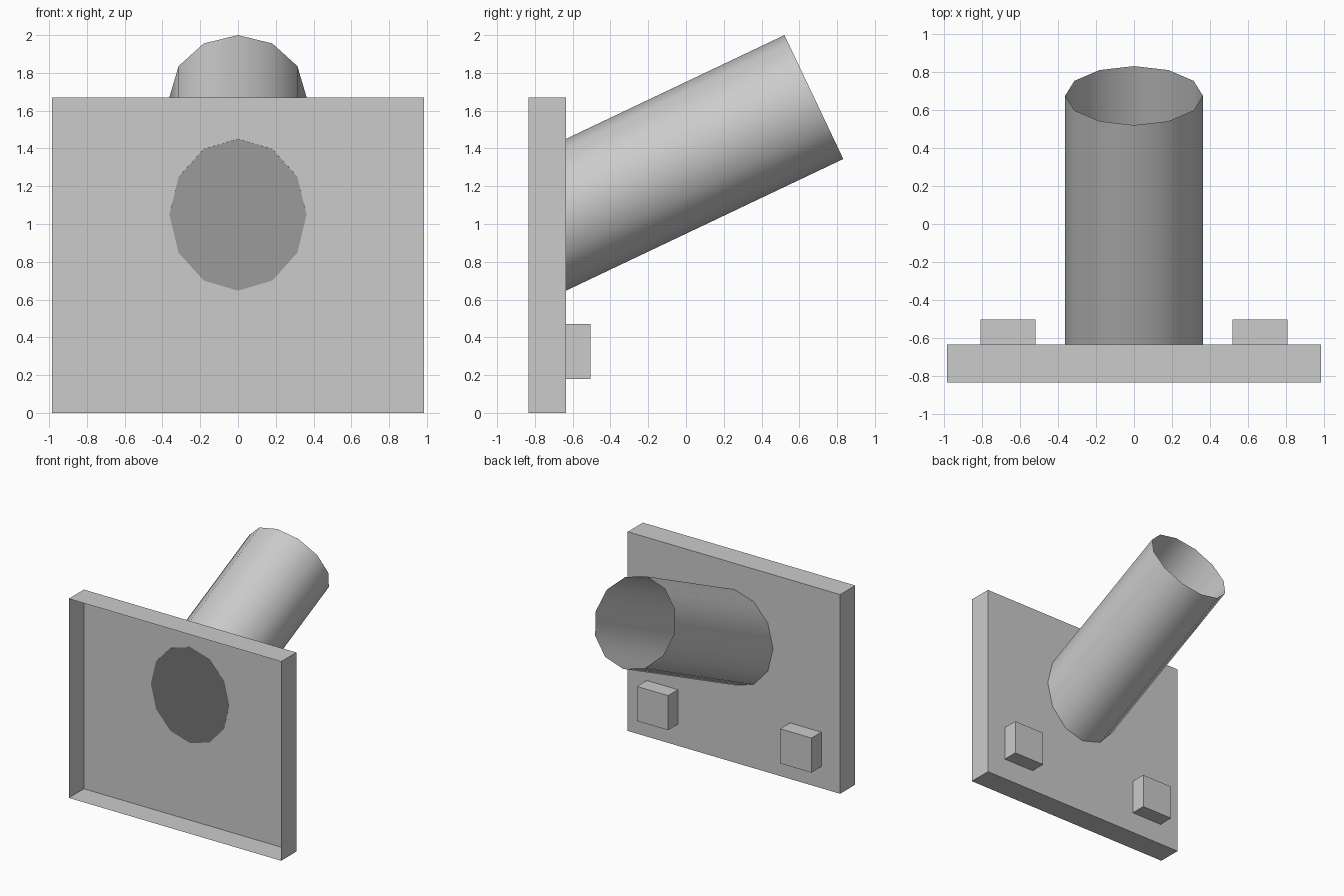
import bpy, bmesh, math
from mathutils import Vector

if "Cube" in bpy.data.objects:
    bpy.data.objects.remove(bpy.data.objects["Cube"])

grey = bpy.data.materials.new("plain_grey")
grey.diffuse_color = (0.6, 0.6, 0.6, 1)
grey.use_nodes = True
grey.node_tree.nodes["Principled BSDF"].inputs["Base Color"].default_value = grey.diffuse_color


def finish(bm, name):
    mesh = bpy.data.meshes.new(name)
    bm.to_mesh(mesh)
    bm.free()
    mesh.materials.append(grey)
    obj = bpy.data.objects.new(name, mesh)
    bpy.context.collection.objects.link(obj)
    return obj


def open_box(name, lo, hi):
    """Thin-walled box without its front (-y) face."""
    bm = bmesh.new()
    bmesh.ops.create_cube(bm, size=1)
    lo, hi = Vector(lo), Vector(hi)
    for v in bm.verts:
        v.co = (lo + hi) / 2 + v.co * (hi - lo)
    bm.normal_update()
    front = [f for f in bm.faces if f.normal.y < -0.9]
    bmesh.ops.delete(bm, geom=front, context='FACES_ONLY')
    return finish(bm, name)


# Wall plate, open at the front
BACK = -0.635
open_box("wall_plate", (-0.985, -0.835, 0), (0.985, BACK, 1.67))

# Two small blocks low on the back of the plate
for side, x in (("left", -0.665), ("right", 0.665)):
    open_box(side + "_block", (x - 0.145, BACK, 0.18), (x + 0.145, -0.505, 0.47))

# Slanted tube: square-cut open end, base cut flush with the plate
SIDES, R, TILT = 12, 0.363, math.radians(25.4)
axis = Vector((0, math.cos(TILT), math.sin(TILT)))
up = Vector((0, -math.sin(TILT), math.cos(TILT)))
end = Vector((0, 0.677, 1.672))
bm = bmesh.new()
base_ring, end_ring = [], []
for i in range(SIDES):
    a = 2 * math.pi * i / SIDES
    p = end + Vector((R * math.sin(a), 0, 0)) + up * R * math.cos(a)
    q = p - axis * ((p.y - BACK + 0.001) / axis.y)
    end_ring.append(bm.verts.new(p))
    base_ring.append(bm.verts.new(q))
for i in range(SIDES):
    j = (i + 1) % SIDES
    f = bm.faces.new((base_ring[i], end_ring[i], end_ring[j], base_ring[j]))
    f.smooth = True
cap = bm.faces.new(base_ring)
cap.smooth = True
bm.normal_update()
if cap.normal.y > 0:
    cap.normal_flip()
centre = end - axis * ((end.y - BACK) / axis.y)
for f in bm.faces:
    if f is not cap:
        m = f.calc_center_median() - end
        if f.normal.dot(m - axis * m.dot(axis)) < 0:
            f.normal_flip()
tube = finish(bm, "slanted_tube")

# Round shading on the wall, cap shaded along the tube axis
mesh = tube.data
normals = []
for poly in mesh.polygons:
    for li in poly.loop_indices:
        if len(poly.vertices) > 4:
            normals.append(-axis)
        else:
            r = mesh.vertices[mesh.loops[li].vertex_index].co - end
            normals.append((r - axis * r.dot(axis)).normalized())
mesh.normals_split_custom_set(normals)
